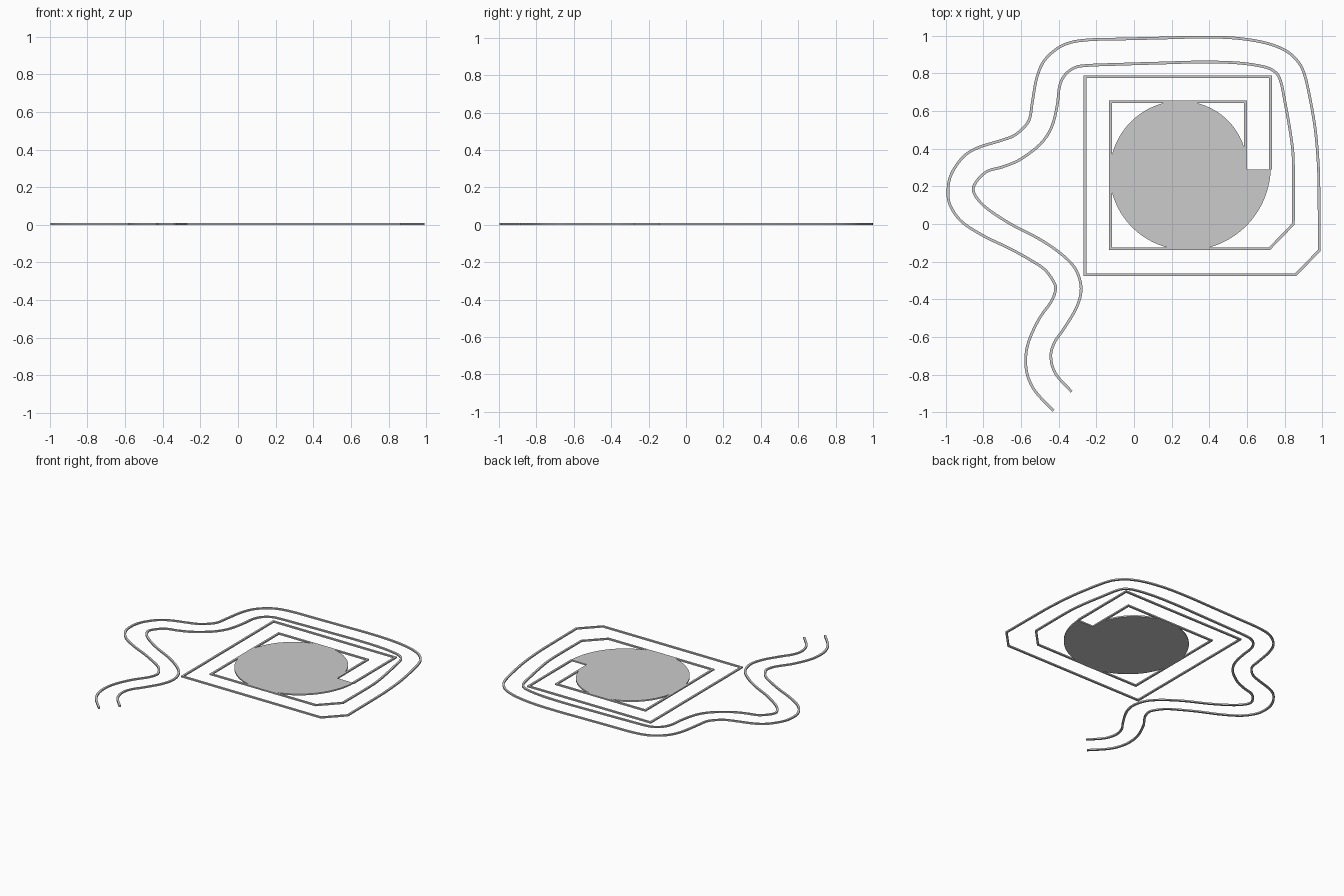
import bpy, bmesh, math
from mathutils import Vector

if "Cube" in bpy.data.objects:
    bpy.data.objects.remove(bpy.data.objects["Cube"])

H = 0.01       # plate thickness
W = 0.0145     # wall width


def plate(name, outline):
    """Flat solid from a closed 2D outline."""
    bm = bmesh.new()
    face = bm.faces.new([bm.verts.new((x, y, 0)) for x, y in outline])
    top = bmesh.ops.extrude_face_region(bm, geom=[face])["geom"]
    for v in (g for g in top if isinstance(g, bmesh.types.BMVert)):
        v.co.z = H
    bmesh.ops.recalc_face_normals(bm, faces=bm.faces[:])
    me = bpy.data.meshes.new(name)
    bm.to_mesh(me)
    bm.free()
    ob = bpy.data.objects.new(name, me)
    bpy.context.collection.objects.link(ob)
    return ob


def smooth_path(pts, n=6):
    """Catmull-Rom curve through the points."""
    p = [Vector(q) for q in pts]
    p = [2 * p[0] - p[1]] + p + [2 * p[-1] - p[-2]]
    out = []
    for a, b, c, d in zip(p, p[1:], p[2:], p[3:]):
        for i in range(n):
            t = i / n
            out.append(0.5 * (2 * b + (c - a) * t + (2 * a - 5 * b + 4 * c - d) * t**2
                              + (3 * b - a - 3 * c + d) * t**3))
    return out + [p[-2]]


def wall(name, path):
    """Mitred strip of constant width along a 2D path, as box sections."""
    left, right = [], []
    for i, p in enumerate(path):
        d0 = (p - path[max(i - 1, 0)]) if i else path[1] - p
        d1 = (path[i + 1] - p) if i < len(path) - 1 else d0
        n0 = Vector((-d0.y, d0.x)).normalized()
        n1 = Vector((-d1.y, d1.x)).normalized()
        m = (n0 + n1).normalized()
        off = m * (W / 2 / max(m.dot(n0), 0.3))
        left.append(p + off)
        right.append(p - off)
    bm = bmesh.new()
    rings = [[bm.verts.new((q.x, q.y, z)) for q, z in ((l, 0), (r, 0), (r, H), (l, H))]
             for l, r in zip(left, right)]
    for a, b in zip(rings, rings[1:]):
        for k in range(4):
            bm.faces.new((a[k], a[(k + 1) % 4], b[(k + 1) % 4], b[k]))
    bm.faces.new(rings[0])
    bm.faces.new(rings[-1])
    bmesh.ops.recalc_face_normals(bm, faces=bm.faces[:])
    me = bpy.data.meshes.new(name)
    bm.to_mesh(me)
    bm.free()
    bpy.context.collection.objects.link(bpy.data.objects.new(name, me))


# Filled spiral centre: radius grows steadily over one turn, leaving a step
cx, cy, r0, r1 = 0.267, 0.289, 0.332, 0.460
spiral = []
for i in range(129):
    a = 2 * math.pi * i / 128
    r = r0 + (r1 - r0) * i / 128
    spiral.append((cx + r * math.cos(a), cy + r * math.sin(a)))
plate("spiral_disc", spiral)

# Inner wall: square turn, then winding tail
inner_square = [(.593, .289), (.593, .649), (-.125, .649), (-.125, -.131), (.72, -.131)]
inner_tail = [(.847, 0), (.847, .32), (.835, .46), (.803, .644), (.777, .766), (.74, .815),
              (.67, .84), (.537, .857), (.35, .861), (.164, .856), (-.076, .849),
              (-.257, .842), (-.321, .828), (-.37, .788), (-.396, .73), (-.407, .639),
              (-.428, .543), (-.46, .473), (-.513, .41), (-.61, .34), (-.70, .303),
              (-.78, .28), (-.838, .225), (-.852, .17), (-.796, .095), (-.663, .004),
              (-.503, -.08), (-.385, -.161), (-.31, -.241), (-.281, -.342), (-.305, -.443),
              (-.375, -.56), (-.423, -.63), (-.442, -.705), (-.417, -.795), (-.332, -.891)]
wall("inner_wall", [Vector(p) for p in inner_square] + smooth_path(inner_tail))

# Outer wall: the same route one channel width further out
outer_square = [(.725, .289), (.725, .783), (-.261, .783), (-.261, -.269), (.86, -.269)]
outer_tail = [(.985, -.14), (.983, .16), (.979, .32), (.963, .505), (.931, .69), (.904, .80),
              (.872, .862), (.808, .92), (.697, .963), (.537, .988), (.35, .993), (.137, .988),
              (-.076, .983), (-.236, .979), (-.343, .963), (-.417, .926), (-.481, .862),
              (-.518, .772), (-.54, .649), (-.555, .559), (-.588, .511), (-.641, .468),
              (-.716, .441), (-.833, .404), (-.908, .356), (-.971, .265), (-.989, .175),
              (-.975, .095), (-.913, .01), (-.796, -.065), (-.663, -.129), (-.556, -.188),
              (-.476, -.241), (-.428, -.305), (-.417, -.348), (-.439, -.411), (-.503, -.502),
              (-.556, -.614), (-.575, -.705), (-.567, -.80), (-.524, -.89), (-.428, -.993)]
wall("outer_wall", [Vector(p) for p in outer_square] + smooth_path(outer_tail))
